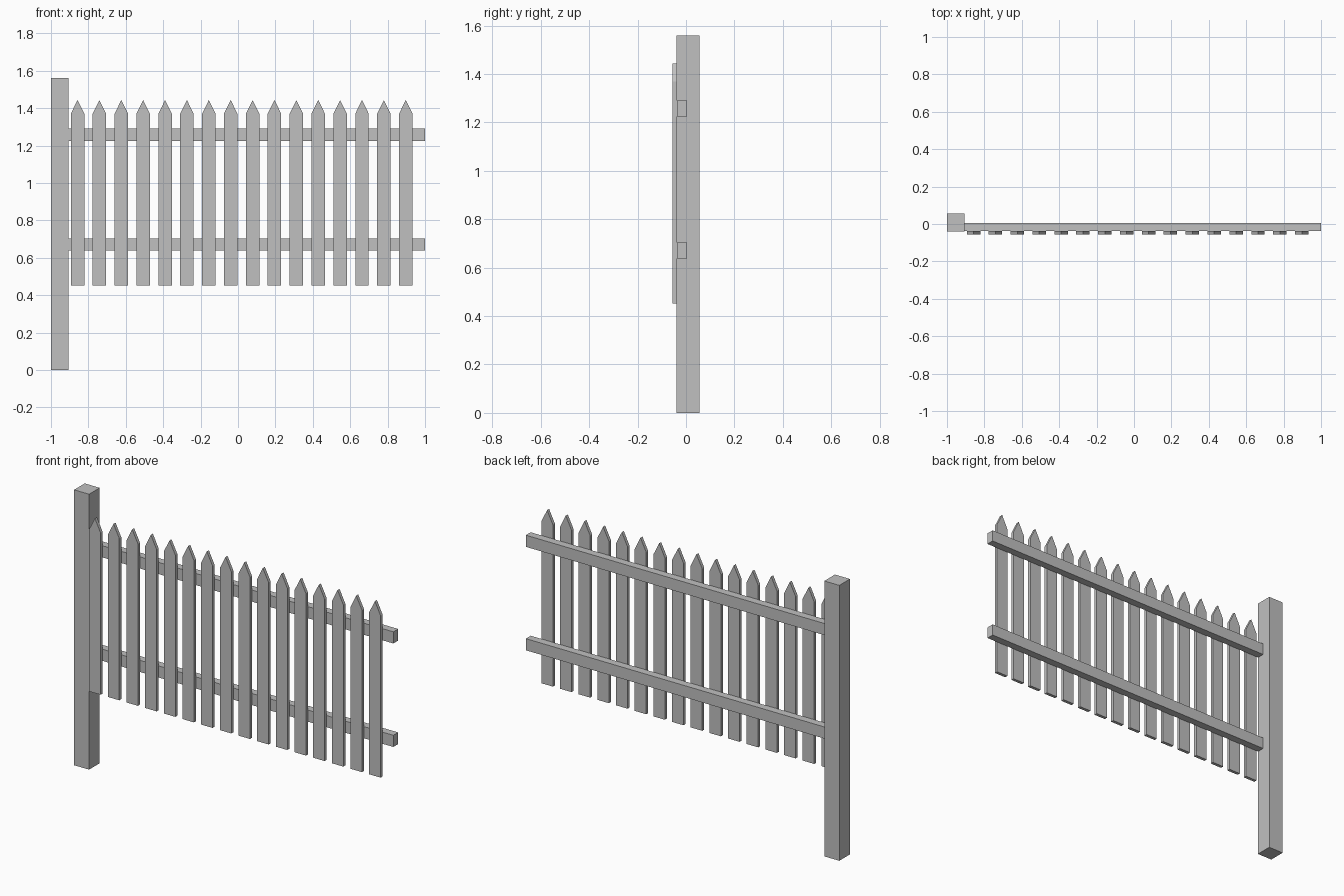
import bpy
import bmesh

cube = bpy.data.objects.get("Cube")
if cube:
    bpy.data.objects.remove(cube, do_unlink=True)

GREY = (0.53, 0.53, 0.53, 1.0)
wood = bpy.data.materials.new("grey_wood")
wood.use_nodes = True
wood.diffuse_color = GREY
bsdf = next(n for n in wood.node_tree.nodes if n.type == 'BSDF_PRINCIPLED')
bsdf.inputs["Base Color"].default_value = GREY


def prism(name, outline, y_front, y_back):
    """Extrude an x-z outline from front to back."""
    bm = bmesh.new()
    face = bm.faces.new([bm.verts.new((x, y_front, z)) for x, z in outline])
    result = bmesh.ops.extrude_face_region(bm, geom=[face])
    moved = [v for v in result["geom"] if isinstance(v, bmesh.types.BMVert)]
    bmesh.ops.translate(bm, verts=moved, vec=(0, y_back - y_front, 0))
    bmesh.ops.recalc_face_normals(bm, faces=bm.faces)
    mesh = bpy.data.meshes.new(name)
    bm.to_mesh(mesh)
    bm.free()
    mesh.materials.append(wood)
    obj = bpy.data.objects.new(name, mesh)
    bpy.context.collection.objects.link(obj)
    return obj


def box(name, x0, x1, y0, y1, z0, z1):
    return prism(name, [(x0, z0), (x1, z0), (x1, z1), (x0, z1)], y0, y1)


# Tall square post at the right end
box("post", -1.0, -0.906, -0.039, 0.056, 0.0, 1.56)

# Two horizontal rails
for name, z in (("lower_rail", 0.638), ("upper_rail", 1.224)):
    box(name, -0.906, 1.0, -0.038, 0.005, z, z + 0.066)

# Row of pointed pickets on the front of the rails
COUNT, FIRST, LAST, HALF = 16, -0.858, 0.897, 0.036
for i in range(COUNT):
    x = FIRST + (LAST - FIRST) * i / (COUNT - 1)
    outline = [(x - HALF, 0.453), (x + HALF, 0.453), (x + HALF, 1.37),
               (x, 1.443), (x - HALF, 1.37)]
    prism(f"picket_{i + 1}", outline, -0.056, -0.038)
